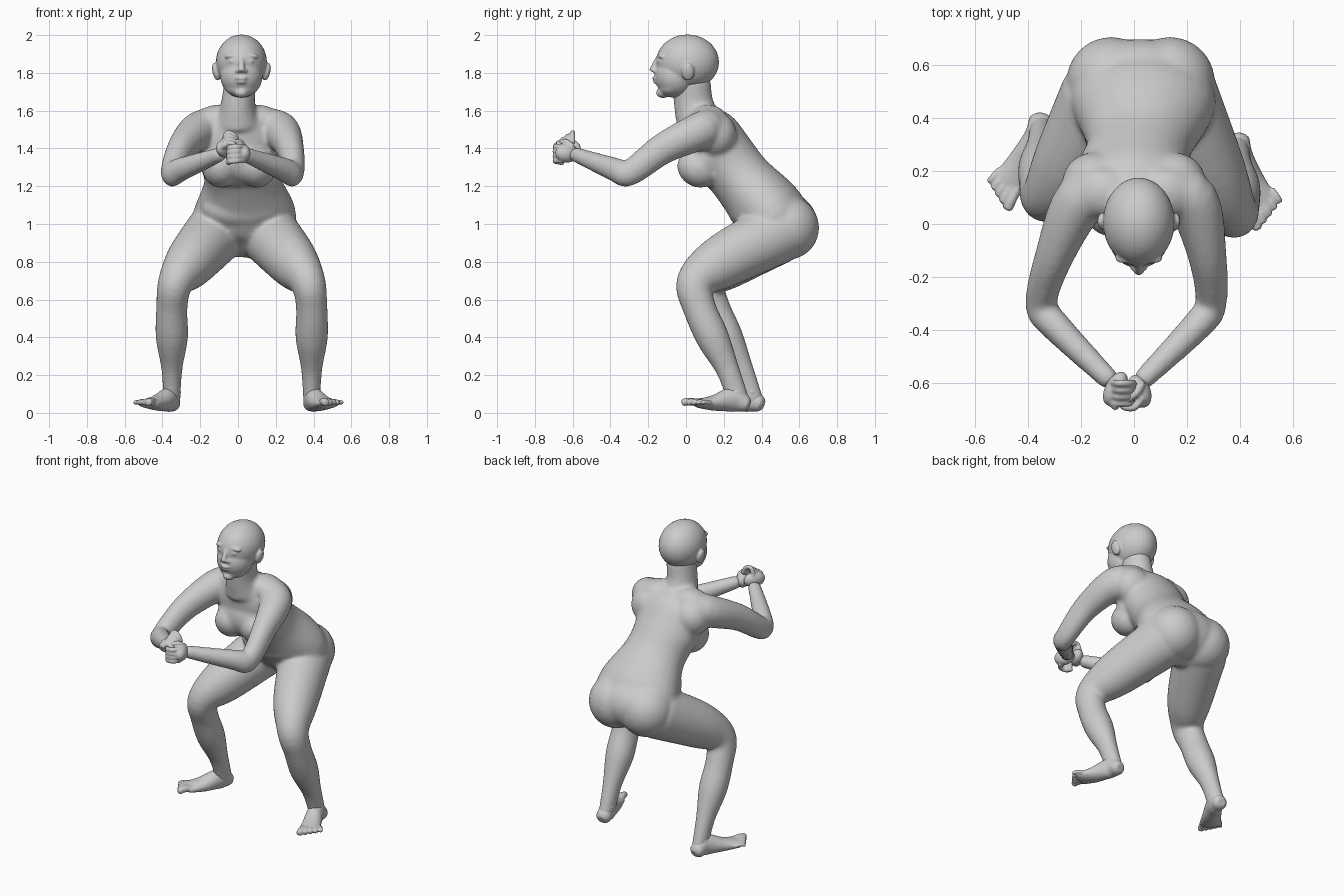
import bpy, bmesh, math
from mathutils import Vector, Matrix

cube = bpy.data.objects.get("Cube")
if cube:
    bpy.data.objects.remove(cube)

grey = (.6, .6, .6, 1)
skin = bpy.data.materials.new("clay grey")
skin.use_nodes = True
skin.diffuse_color = grey
skin.node_tree.nodes["Principled BSDF"].inputs["Base Color"].default_value = grey

SIDEWAYS, UPRIGHT = Vector((1, 0, 0)), Vector((0, 0, 1))
SIDES = (-1, 1)


def catmull_rom(before, start, end, after, t):
    """Blend between two keys, passing smoothly through both."""
    result = []
    for p, q, r, s in zip(before, start, end, after):
        linear = (r - p) / 2
        leaving = (s - q) / 2
        cubic = 2 * (q - r) + linear + leaving
        square = r - q - linear - cubic
        result.append(q + t * (linear + t * (square + t * cubic)))
    return result


def refine(keys, steps=5):
    padded = [keys[0], *keys, keys[-1]]
    rows = []
    for window in zip(padded, padded[1:], padded[2:], padded[3:]):
        rows += [catmull_rom(*window, step / steps) for step in range(steps)]
    return rows + [list(keys[-1])]


class Part:
    """Overlapping solids that are blended into one smooth skin."""

    def __init__(self, name, voxel, smoothing):
        self.name, self.voxel, self.smoothing = name, voxel, smoothing
        self.bm = bmesh.new()

    def ball(self, centre, radii, tilt=0, axis='Y'):
        matrix = Matrix.Translation(centre) @ Matrix.Rotation(tilt, 4, axis)
        matrix = matrix @ Matrix.Diagonal((*radii, 1))
        bmesh.ops.create_uvsphere(self.bm, u_segments=32, v_segments=20, radius=1, matrix=matrix)

    def ring(self, centre, across, along, sides=28):
        angles = [math.tau * i / sides for i in range(sides)]
        return [self.bm.verts.new(centre + across * math.cos(a) + along * math.sin(a)) for a in angles]

    def tube(self, keys, reference=SIDEWAYS):
        """Keys hold x, y, z, half width and half depth; both ends are domed."""
        rows = refine(keys)
        points = [Vector(row[:3]) for row in rows]
        last = len(rows) - 1
        rings = []
        for i, (point, row) in enumerate(zip(points, rows)):
            width, depth = row[3:]
            tangent = (points[min(i + 1, last)] - points[max(i - 1, 0)]).normalized()
            across = (reference - tangent * reference.dot(tangent)).normalized()
            along = tangent.cross(across) * depth
            across = across * width
            bulge = tangent * min(width, depth) * .4
            if i == 0:
                rings.append(self.ring(point - bulge, across * .6, along * .6))
            rings.append(self.ring(point, across, along))
            if i == last:
                rings.append(self.ring(point + bulge, across * .6, along * .6))
        for lower, upper in zip(rings, rings[1:]):
            for j in range(len(lower)):
                self.bm.faces.new((lower[j - 1], lower[j], upper[j], upper[j - 1]))
        self.bm.faces.new(rings[0])
        self.bm.faces.new(rings[-1])

    def digit(self, path, radius):
        self.tube([(*point, radius, radius) for point in path], Vector((.3, .2, .9)))

    def finish(self):
        bmesh.ops.recalc_face_normals(self.bm, faces=self.bm.faces)
        mesh = bpy.data.meshes.new(self.name)
        self.bm.to_mesh(mesh)
        self.bm.free()
        mesh.materials.append(skin)
        part = bpy.data.objects.new(self.name, mesh)
        bpy.context.collection.objects.link(part)
        blend = part.modifiers.new("blend", 'REMESH')
        blend.mode = 'VOXEL'
        blend.voxel_size = self.voxel
        blend.use_smooth_shade = True
        soften = part.modifiers.new("soften", 'SMOOTH')
        soften.iterations = self.smoothing


def as_given(key):
    return tuple(key)


def right_leg(key):
    """The right leg mirrors the left, stands further back and splays its foot."""
    x, y, z, *size = key
    lowered = min(1, max(0, (.95 - z) * 3))
    splay = max(0, .28 - y) * .18 if z < .1 else 0
    return (.04 - x - splay, y + .075 * lowered, z, *size)


def left_arm(key):
    """The left arm mirrors the right and swings slightly inward."""
    x, y, z, *size = key
    return (max(y, -.3) / 5 - x, y, z, *size)


# Torso and neck
body = Part("body", voxel=.011, smoothing=14)
body.tube([(.02, .53, .9, .2, .13), (.035, .46, 1.04, .275, .19), (.02, .3, 1.23, .2, .165),
           (0, .2, 1.36, .21, .165), (0, .12, 1.48, .22, .155), (0, .06, 1.57, .13, .1)])
body.tube([(0, .07, 1.53, .12, .12), (0, .04, 1.64, .09, .105), (.015, .03, 1.76, .085, .1)])
pelvis, belly, chest = (.025, .535, 1), (.02, .33, 1.08), (0, .11, 1.35)
body.ball(pelvis, radii=(.27, .162, .16))
body.ball(belly, radii=(.21, .11, .11))
body.ball(chest, radii=(.2, .14, .15))
for side in SIDES:
    breast = (.005 + side * .095, .065, 1.295)
    buttock = (.025 + side * .11, .535, .98)
    shoulder_blade = (side * .15, .16, 1.47)
    trapezius = (side * .13, .12, 1.55)
    body.ball(breast, radii=(.1, .115, .1), tilt=-.5, axis='X')
    body.ball(buttock, radii=(.17, .17, .17))
    body.ball(shoulder_blade, radii=(.12, .11, .12))
    body.ball(trapezius, radii=(.12, .1, .078), tilt=side / 4)

# Arms from shoulder over elbow to wrist
arm = [(-.08, .13, 1.53, .08, .08), (-.2, .09, 1.5, .1, .1), (-.3, -.12, 1.4, .083, .073),
       (-.35, -.3, 1.27, .069, .059), (-.3, -.38, 1.29, .063, .058), (-.09, -.59, 1.37, .039, .04)]
for place in (as_given, left_arm):
    body.tube([place(key) for key in arm], UPRIGHT)

# Legs from hip over knee to ankle
leg = [(.16, .48, .95, .16, .165), (.29, .19, .8, .135, .143), (.37, .05, .69, .095, .103),
       (.39, .07, .56, .083, .088), (.39, .14, .4, .086, .088), (.39, .22, .23, .056, .063),
       (.39, .28, .06, .045, .058)]
for place in (as_given, right_leg):
    body.tube([place(key) for key in leg])
body.finish()

# Feet with ankle bones and five toes each
sole = [(.39, .32, .045, .045, .042), (.4, .25, .07, .05, .065),
        (.44, .15, .053, .058, .042), (.48, .07, .05, .066, .024)]
for name, place in (("left_foot", as_given), ("right_foot", right_leg)):
    foot = Part(name, voxel=.006, smoothing=3)
    foot.tube([place(key) for key in sole])
    for side in SIDES:
        ankle = (.39 + side * .03, .27, .11)
        foot.ball(place(ankle), radii=(.018, .025, .025))
    big_root, little_root = Vector((.44, .07, .053)), Vector((.52, .13, .053))
    big_tip, little_tip = Vector((.463, -.015, .055)), Vector((.55, .085, .053))
    for toe in range(5):
        outward = toe / 4
        root = big_root.lerp(little_root, outward)
        tip = big_tip.lerp(little_tip, outward)
        knuckle = tip.lerp(root, .4) + UPRIGHT * .006
        foot.digit([place(root), place(knuckle), place(tip)], radius=.02 - .008 * outward)
    foot.finish()

# Left hand, a fist with fingers curled across the front
hand = Part("left_hand", voxel=.006, smoothing=3)
hand.ball((.02, -.63, 1.375), radii=(.042, .065, .05), tilt=.4, axis='Z')
for finger in range(4):
    z = 1.41 - finger / 40
    hand.digit([(.03, -.655, z), (0, -.69, z), (-.04, -.685, z - .004), (-.05, -.65, z - .01)], radius=.0145)
hand.digit([(.03, -.6, 1.41), (.01, -.635, 1.435), (-.025, -.66, 1.43)], radius=.015)
hand.finish()

# Right hand, with fingers folded over the top of the fist
hand = Part("right_hand", voxel=.006, smoothing=3)
hand.ball((-.07, -.62, 1.4), radii=(.038, .07, .048), tilt=-.5, axis='Z')
for finger in range(4):
    y = -.6 - finger / 40
    top = 1.48 - finger / 60
    hand.digit([(-.08, y, 1.42), (-.06, y, top), (-.02, y, top - .01), (0, y, top - .05)], radius=.0135)
hand.digit([(-.09, -.62, 1.39), (-.09, -.665, 1.4), (-.065, -.69, 1.42)], radius=.015)
hand.finish()

# Head: cranium, face and chin
middle = .018
head = Part("head", voxel=.006, smoothing=6)
cranium, face, jaw = (middle, .008, 1.857), (middle, -.055, 1.785), (middle, -.06, 1.74)
chin = (middle, -.122, 1.695)
head.ball(cranium, radii=(.135, .167, .146))
head.ball(face, radii=(.112, .111, .117))
head.ball(jaw, radii=(.095, .09, .065), tilt=.4, axis='X')
head.ball(chin, radii=(.036, .036, .028))

# Nose and mouth
nose = [(-.145, 1.88, .014, .014), (-.166, 1.84, .016, .016), (-.176, 1.812, .021, .019)]
head.tube([(middle, *key) for key in nose])
upper_lip, lower_lip = (middle, -.162, 1.772), (middle, -.156, 1.752)
head.ball(upper_lip, radii=(.032, .018, .01))
head.ball(lower_lip, radii=(.028, .018, .011))

# Paired features
for side in SIDES:
    nostril = (middle + side * .019, -.162, 1.81)
    brow = (middle + side * .05, -.128, 1.892)
    eye = (middle + side * .048, -.13, 1.862)
    ear = (middle + side * .135, .01, 1.805)
    head.ball(nostril, radii=(.014, .016, .012))
    head.ball(brow, radii=(.042, .022, .012), tilt=side * .15)
    head.ball(eye, radii=(.022, .022, .012))
    head.ball(ear, radii=(.018, .034, .048), tilt=side / 4)
head.finish()
